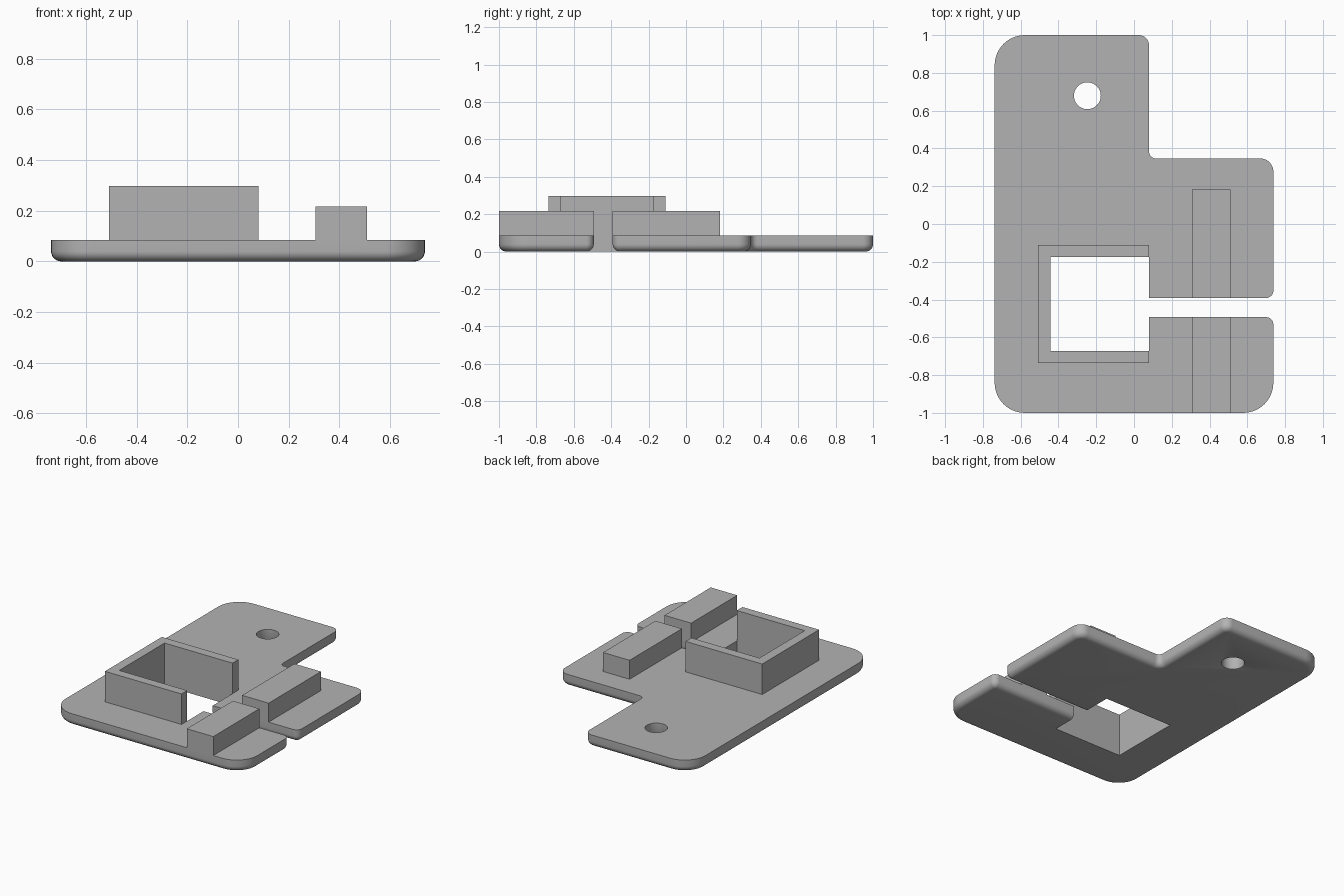
import bpy, bmesh
from math import sin, cos, pi
from mathutils import Vector

if "Cube" in bpy.data.objects:
    bpy.data.objects.remove(bpy.data.objects["Cube"])

grey = bpy.data.materials.new("plain grey")
grey.use_nodes = True
COLOUR = (0.45, 0.45, 0.45, 1)
grey.diffuse_color = COLOUR
grey.node_tree.nodes["Principled BSDF"].inputs["Base Color"].default_value = COLOUR

PLATE_TOP, WALL_TOP, RAIL_TOP = 0.085, 0.297, 0.217
EDGE = 0.04  # radius of the rounded underside edge


def loft(name, rings):
    """Closed solid through a stack of equal-length rings."""
    bm = bmesh.new()
    loops = [[bm.verts.new(p) for p in ring] for ring in rings]
    n = len(loops[0])
    for low, high in zip(loops, loops[1:]):
        for i in range(n):
            j = (i + 1) % n
            bm.faces.new((low[i], low[j], high[j], high[i]))
    bm.faces.new(loops[0][::-1])
    bm.faces.new(loops[-1])
    bmesh.ops.recalc_face_normals(bm, faces=bm.faces)
    mesh = bpy.data.meshes.new(name)
    bm.to_mesh(mesh)
    bm.free()
    mesh.materials.append(grey)
    obj = bpy.data.objects.new(name, mesh)
    bpy.context.collection.objects.link(obj)
    return obj


def prism(name, points, z0, z1):
    return loft(name, [[(x, y, z) for x, y in points] for z in (z0, z1)])


def box(name, x0, x1, y0, y1, z0, z1):
    return prism(name, [(x0, y0), (x1, y0), (x1, y1), (x0, y1)], z0, z1)


def rounded_ring(corners, inset, z, steps=10):
    """Counter-clockwise right-angled outline with a radius per corner, moved inward."""
    ring = []
    for i, (x, y, r) in enumerate(corners):
        p = Vector((x, y))
        d1 = (p - Vector(corners[i - 1][:2])).normalized()
        d2 = (Vector(corners[(i + 1) % len(corners)][:2]) - p).normalized()
        centre = p + (d2 - d1) * r
        convex = d1.cross(d2) > 0
        radius = max(r - inset, 0.001) if convex else r + inset
        for k in range(steps + 1):
            t = k / steps * pi / 2
            q = centre + (d1 * sin(t) - d2 * cos(t)) * radius
            ring.append((q.x, q.y, z))
    return ring


def cut(target, cutter):
    mod = target.modifiers.new("cut", "BOOLEAN")
    mod.operation, mod.solver, mod.object = "DIFFERENCE", "EXACT", cutter
    bpy.context.view_layer.update()
    result = target.evaluated_get(bpy.context.evaluated_depsgraph_get())
    mesh = bpy.data.meshes.new_from_object(result)
    target.modifiers.clear()
    target.data = mesh
    bpy.data.objects.remove(cutter)


# Base plate: stepped outline with a slot, rounded along its lower edge
outline = [
    (-0.738, -1, 0.16), (0.738, -1, 0.16),
    (0.738, -0.493, 0.04), (-0.1, -0.493, 0.01),
    (-0.1, -0.392, 0.01), (0.738, -0.392, 0.04),
    (0.738, 0.347, 0.07), (0.08, 0.347, 0.035),
    (0.08, 1, 0.055), (-0.738, 1, 0.16),
]
rings = []
for k in range(9):
    a = k / 8 * pi / 2
    rings.append(rounded_ring(outline, EDGE * (1 - sin(a)), EDGE * (1 - cos(a))))
rings.append(rounded_ring(outline, 0, PLATE_TOP))
plate = loft("base_plate", rings)

# Square window and round hole, the hole eased at the bottom
cut(plate, box("window_cutter", -0.443, 0.08, -0.672, -0.174, -0.1, 0.2))
hole = []
for r, z in ((0.081, -0.05), (0.081, 0), (0.074, 0.003), (0.071, 0.01), (0.071, 0.2)):
    hole.append([(-0.247 + r * cos(k * pi / 24), 0.679 + r * sin(k * pi / 24), z)
                 for k in range(48)])
cut(plate, loft("hole_cutter", hole))

# Three-sided wall around the window
prism("window_wall", [
    (-0.509, -0.735), (0.08, -0.735), (0.08, -0.672), (-0.443, -0.672),
    (-0.443, -0.174), (0.08, -0.174), (0.08, -0.11), (-0.509, -0.11),
], PLATE_TOP, WALL_TOP)

# Rail split by the slot
box("front_rail", 0.306, 0.51, -1, -0.493, PLATE_TOP, RAIL_TOP)
box("back_rail", 0.306, 0.51, -0.392, 0.183, PLATE_TOP, RAIL_TOP)

# Smooth the rounded edges only
bpy.ops.object.select_all(action="DESELECT")
plate.select_set(True)
bpy.context.view_layer.objects.active = plate
bpy.ops.object.shade_smooth_by_angle(angle=pi / 6)
